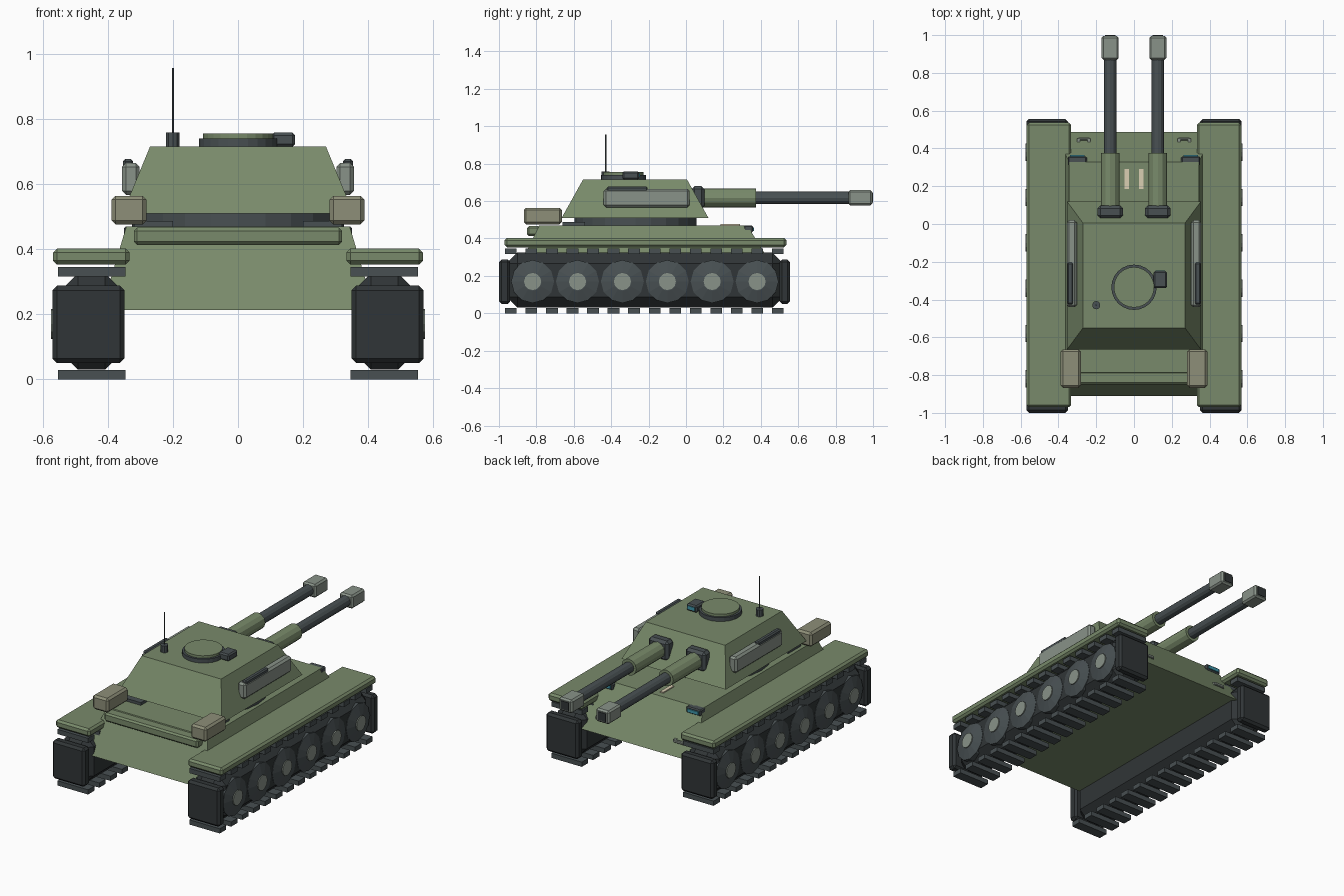
import bpy, bmesh, math
from mathutils import Matrix, Vector

if "Cube" in bpy.data.objects:
    bpy.data.objects.remove(bpy.data.objects["Cube"])


def mat(name, r, g, b):
    m = bpy.data.materials.new(name)
    m.diffuse_color = (r, g, b, 1)
    m.use_nodes = True
    m.node_tree.nodes["Principled BSDF"].inputs["Base Color"].default_value = m.diffuse_color
    return m


GREEN = mat("green_paint", .19, .255, .145)
TRACK = mat("track_rubber", .03, .036, .038)
STEEL = mat("dark_steel", .065, .08, .085)
GREY = mat("light_steel", .25, .29, .25)
TAN = mat("canvas", .27, .275, .19)
GLASS = mat("glass", .05, .3, .4)
CREAM = mat("cream_marker", .7, .62, .45)


def finish(name, bm, material):
    bmesh.ops.recalc_face_normals(bm, faces=bm.faces)
    me = bpy.data.meshes.new(name)
    bm.to_mesh(me)
    bm.free()
    me.materials.append(material)
    ob = bpy.data.objects.new(name, me)
    bpy.context.collection.objects.link(ob)
    return ob


def box(name, x, y, z, material, bevel=0):
    """Box from (min, max) pairs, optionally chamfered."""
    bm = bmesh.new()
    size = Vector((x[1] - x[0], y[1] - y[0], z[1] - z[0]))
    mid = Vector((x[0] + x[1], y[0] + y[1], z[0] + z[1])) / 2
    bmesh.ops.create_cube(bm, size=1)
    for v in bm.verts:
        v.co = Vector(a * abs(b) for a, b in zip(v.co, size)) + mid
    if bevel:
        bmesh.ops.bevel(bm, geom=bm.edges[:], offset=bevel, segments=1, affect='EDGES')
    return finish(name, bm, material)


def side_box(name, s, x, *args):
    return box(name, sorted((s * x[0], s * x[1])), *args)


def frustum(name, low, high, material):
    """Tapered block: each end is (half width, y min, y max, z)."""
    bm = bmesh.new()
    rings = [[bm.verts.new(p) for p in ((-w, a, z), (w, a, z), (w, b, z), (-w, b, z))]
             for w, a, b, z in (low, high)]
    bm.faces.new(rings[0])
    bm.faces.new(rings[1])
    for i in range(4):
        j = (i + 1) % 4
        bm.faces.new((rings[0][i], rings[0][j], rings[1][j], rings[1][i]))
    return finish(name, bm, material)


def rod(name, start, end, r, material, sides=12, r2=None):
    """Cylinder or cone between two points."""
    a, b = Vector(start), Vector(end)
    d = b - a
    m = Matrix.Translation((a + b) / 2) @ d.to_track_quat('Z', 'Y').to_matrix().to_4x4()
    bm = bmesh.new()
    bmesh.ops.create_cone(bm, cap_ends=True, segments=sides, radius1=r,
                          radius2=r if r2 is None else r2, depth=d.length, matrix=m)
    return finish(name, bm, material)


# Hull, turret ring and turret
frustum("hull", (.42, -.91, .487, .213), (.343, -.785, .328, .47), GREEN)
box("rear_plate", (-.32, .32), (-.85, -.78), (.413, .466), GREEN, .01)
rod("turret_ring", (0, -.27, .465), (0, -.27, .515), .325, STEEL, 24)
frustum("turret", (.355, -.665, .12, .51), (.27, -.55, .005, .716), GREEN)

# Roof hatch, periscope and antenna
rod("hatch_ring", (0, -.335, .71), (0, -.335, .74), .12, STEEL, 24)
rod("hatch_lid", (0, -.335, .735), (0, -.335, .755), .107, GREEN, 24)
box("periscope", (.103, .175), (-.34, -.25), (.715, .758), STEEL, .008)
box("periscope_glass", (.115, .163), (-.255, -.247), (.728, .748), GLASS)
rod("antenna_base", (-.2, -.43, .71), (-.2, -.43, .758), .022, STEEL, 10)
rod("antenna", (-.2, -.43, .75), (-.2, -.43, .957), .004, STEEL, 6)

for s in (-1, 1):
    # Track core, end guards and fender
    side_box("track_core", s, (.35, .55), (-.96, .52), (.03, .325), TRACK, .058)
    side_box("track_end_front", s, (.349, .57), (-1, -.94), (.05, .288), TRACK, .014)
    side_box("track_end_back", s, (.349, .57), (.5, .556), (.05, .288), TRACK, .014)
    side_box("fender", s, (.333, .568), (-.97, .537), (.353, .402), GREEN, .012)

    # Track shoes
    for i in range(14):
        y = -.936 + i * .1097
        for z in (0, .317):
            side_box("track_shoe", s, (.345, .553), (y - .031, y + .031), (z, z + .029), STEEL)

    # Road wheels with hubs
    for i in range(6):
        y, z = -.82 + .24 * i, .17
        rod("wheel_rim", (s * .5, y, z), (s * .552, y, z), .115, STEEL)
        rod("wheel_face", (s * .552, y, z), (s * .569, y, z), .115, STEEL, 12, .05)
        rod("wheel_hub", (s * .55, y, z), (s * .575, y, z), .046, GREY)

    # Turret side panels with rails
    side_box("side_panel", s, (.302, .356), (-.44, .02), (.567, .665), GREY, .012)
    side_box("side_rail", s, (.322, .353), (-.425, -.205), (.648, .677), STEEL, .007)

    # Stowage boxes and engine vents
    side_box("stowage_box", s, (.281, .388), (-.867, -.664), (.476, .564), TAN, .012)
    side_box("engine_vent", s, (.2, .32), (-.66, -.54), (.465, .487), STEEL)

    # Headlights, deck markers and tow hooks
    side_box("headlight", s, (.25, .35), (.31, .358), (.432, .47), STEEL, .006)
    side_box("headlight_glass", s, (.262, .338), (.35, .364), (.44, .46), GLASS)
    side_box("deck_marker", s, (.027, .049), (.185, .29), (.465, .477), CREAM)
    side_box("tow_hook_bar", s, (.232, .298), (.443, .457), (.28, .298), GREY, .004)
    for x in (.237, .293):
        side_box("tow_hook_leg", s, (x - .008, x + .008), (.42, .452), (.28, .298), GREY)

    # Gun: mantlet, sleeve, barrel, muzzle, bore
    x, z = s * .126, .617
    box("gun_mantlet", (x - .068, x + .068), (.03, .098), (z - .06, z + .063), STEEL, .016)
    rod("gun_sleeve", (x, .07, z), (x, .375, z), .05, GREEN)
    rod("gun_barrel", (x, .36, z), (x, .9, z), .033, STEEL)
    box("muzzle", (x - .045, x + .045), (.868, .996), (z - .041, z + .041), GREY, .01)
    box("muzzle_bore", (x - .027, x + .027), (.96, 1.0), (z - .025, z + .025), TRACK)
